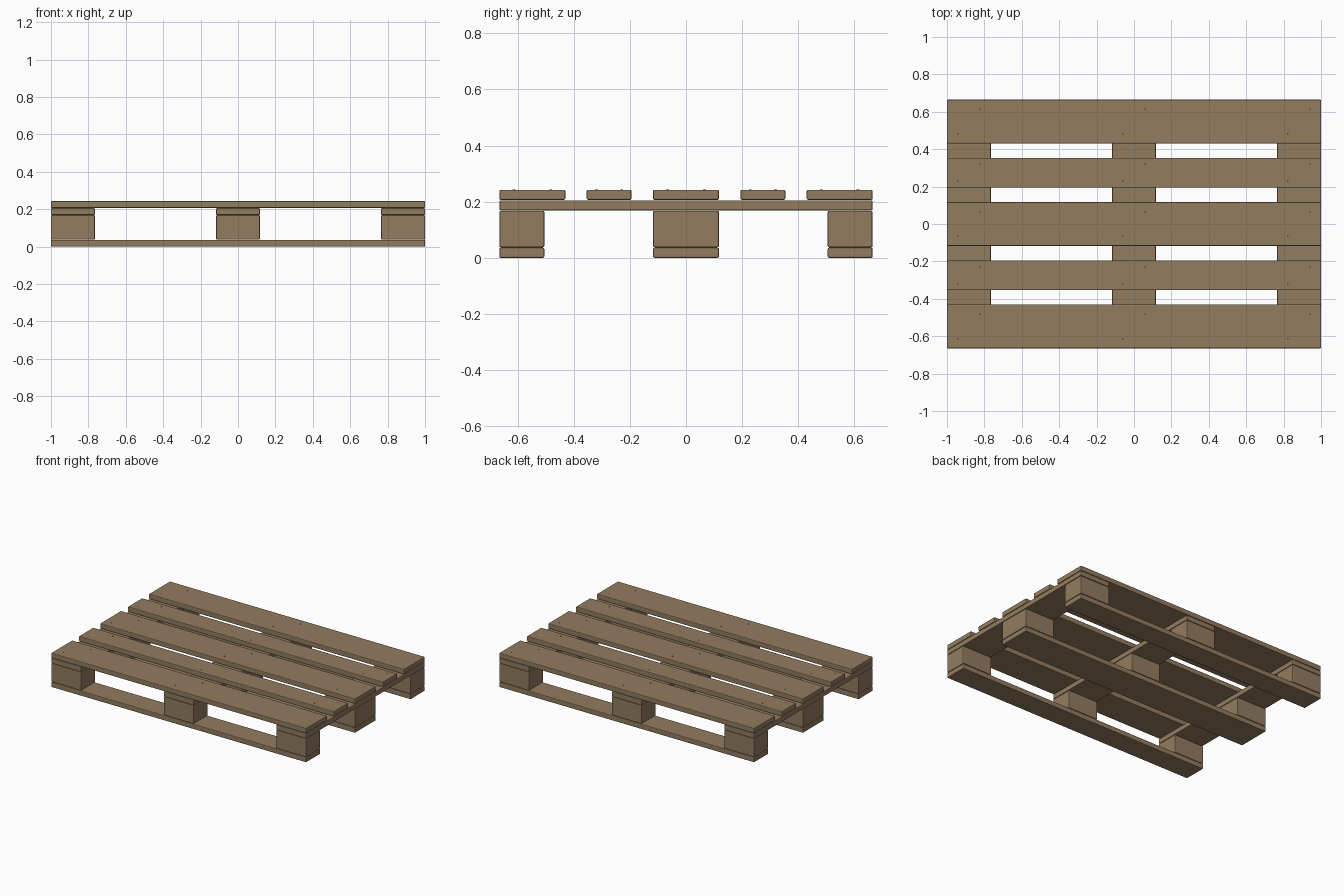
import bpy
import bmesh
from mathutils import Matrix

cube = bpy.data.objects.get("Cube")
if cube:
    bpy.data.objects.remove(cube, do_unlink=True)


def make_material(name, rgb):
    mat = bpy.data.materials.new(name)
    mat.use_nodes = True
    mat.diffuse_color = (*rgb, 1)
    mat.node_tree.nodes["Principled BSDF"].inputs["Base Color"].default_value = (*rgb, 1)
    return mat


wood = make_material("weathered wood", (0.29, 0.20, 0.115))
steel = make_material("dark nail steel", (0.10, 0.075, 0.05))


def finish(name, bm, mat):
    mesh = bpy.data.meshes.new(name)
    bm.to_mesh(mesh)
    bm.free()
    mesh.materials.append(mat)
    obj = bpy.data.objects.new(name, mesh)
    bpy.context.collection.objects.link(obj)
    return obj


def plank(name, x, y, z, width, depth, height):
    """Chamfered timber centred on x, y with its underside at z."""
    bm = bmesh.new()
    bmesh.ops.create_cube(bm, size=1)
    bmesh.ops.scale(bm, vec=(width, depth, height), verts=bm.verts)
    bmesh.ops.translate(bm, vec=(x, y, z + height / 2), verts=bm.verts)
    obj = finish(name, bm, wood)
    bevel = obj.modifiers.new("chamfer", "BEVEL")
    bevel.width = 0.005
    bevel.segments = 2
    return obj


LENGTH, DEPTH = 2.0, 1.33
WIDE, NARROW = 0.235, 0.16
BOARD, BLOCK = 0.036, 0.13
GAP = 0.0015

block_z = BOARD + GAP
cross_z = block_z + BLOCK + GAP
deck_z = cross_z + BOARD + GAP
top_z = deck_z + BOARD

columns = {"right": -(LENGTH - WIDE) / 2, "middle": 0, "left": (LENGTH - WIDE) / 2}
rows = {
    "front": (-(DEPTH - NARROW) / 2, NARROW),
    "middle": (0, WIDE),
    "back": ((DEPTH - NARROW) / 2, NARROW),
}
deck = {
    "front": (-(DEPTH - WIDE) / 2, WIDE),
    "front_inner": (-0.274, NARROW),
    "middle": (0, WIDE),
    "back_inner": (0.274, NARROW),
    "back": ((DEPTH - WIDE) / 2, WIDE),
}

# Bottom runners and the nine blocks
for row, (y, depth) in rows.items():
    plank(f"{row}_runner", 0, y, 0, LENGTH, depth, BOARD)
    for column, x in columns.items():
        plank(f"{row}_{column}_block", x, y, block_z, WIDE, depth, BLOCK)

# Cross boards over the blocks
for column, x in columns.items():
    plank(f"{column}_cross_board", x, 0, cross_z, WIDE, DEPTH, BOARD)

# Deck boards
for row, (y, depth) in deck.items():
    plank(f"{row}_deck_board", 0, y, deck_z, LENGTH, depth, BOARD)


def nail_heads(name, lines, z):
    """A diagonal pair of flat nail heads at every crossing."""
    bm = bmesh.new()
    for y, depth in lines.values():
        for x in columns.values():
            for side in (-1, 1):
                spot = Matrix.Translation((x + side * 0.06, y + side * depth * 0.28, z))
                bmesh.ops.create_cone(bm, cap_ends=True, segments=8, radius1=0.005,
                                      radius2=0.005, depth=0.002, matrix=spot)
    return finish(name, bm, steel)


# Nails on the deck and under the runners
nail_heads("deck_nails", deck, top_z)
nail_heads("runner_nails", rows, 0.001)
